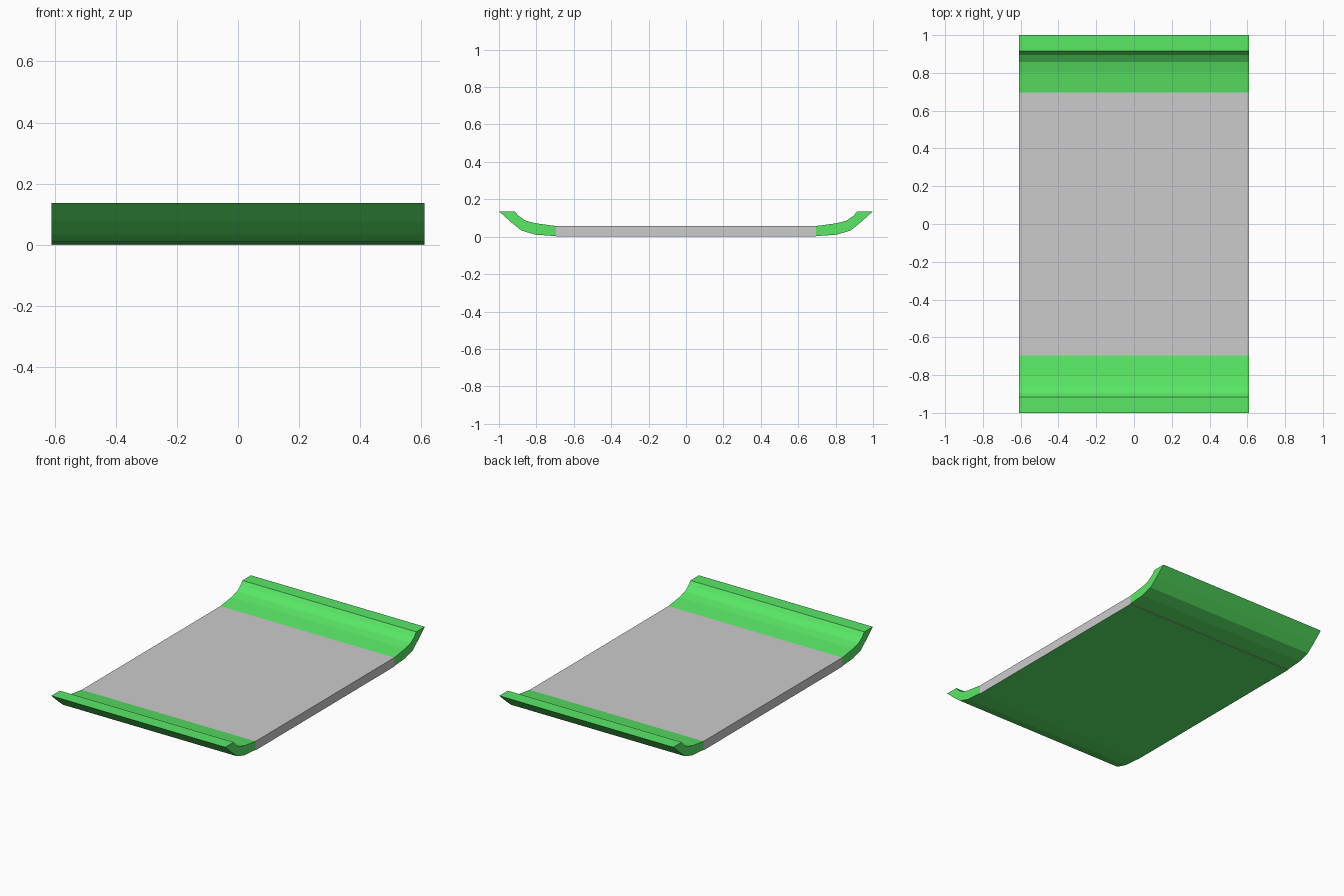
import bpy
import bmesh

if "Cube" in bpy.data.objects:
    bpy.data.objects.remove(bpy.data.objects["Cube"])

HALF_WIDTH = 0.61
JOIN_Y = 0.695

green = bpy.data.materials.new("green")
green.diffuse_color = (0.10, 0.80, 0.13, 1.0)
green.use_nodes = True
green.node_tree.nodes["Principled BSDF"].inputs["Base Color"].default_value = green.diffuse_color
grey = bpy.data.materials.new("grey")
grey.diffuse_color = (0.8, 0.8, 0.8, 1.0)
grey.use_nodes = True
grey.node_tree.nodes["Principled BSDF"].inputs["Base Color"].default_value = grey.diffuse_color


def extrude_profile(name, profile, materials):
    """Extrude a closed (y, z) profile across the full width."""
    bm = bmesh.new()
    face = bm.faces.new([bm.verts.new((-HALF_WIDTH, y, z)) for y, z in profile])
    result = bmesh.ops.extrude_face_region(bm, geom=[face])
    verts = [v for v in result["geom"] if isinstance(v, bmesh.types.BMVert)]
    bmesh.ops.translate(bm, verts=verts, vec=(2 * HALF_WIDTH, 0, 0))
    bmesh.ops.recalc_face_normals(bm, faces=bm.faces)
    mesh = bpy.data.meshes.new(name)
    bm.to_mesh(mesh)
    bm.free()
    for mat in materials:
        mesh.materials.append(mat)
    obj = bpy.data.objects.new(name, mesh)
    bpy.context.collection.objects.link(obj)
    return obj


# Flat bed: grey top and sides, green underside
bed = extrude_profile("bed", [(-JOIN_Y, 0), (JOIN_Y, 0), (JOIN_Y, 0.057), (-JOIN_Y, 0.057)],
                      [grey, green])
for poly in bed.data.polygons:
    if poly.normal.z < -0.9:
        poly.material_index = 1

# Upturned lips at both ends: outer curve, then inner curve back to the bed
lip = [(JOIN_Y, 0.003), (0.805, 0.011), (0.88, 0.033), (0.933, 0.076), (1.0, 0.136),
       (0.915, 0.136), (0.896, 0.112), (0.858, 0.086), (0.805, 0.072), (JOIN_Y, 0.057)]
for name, side in (("back_lip", 1), ("front_lip", -1)):
    extrude_profile(name, [(side * y, z) for y, z in lip], [green])
